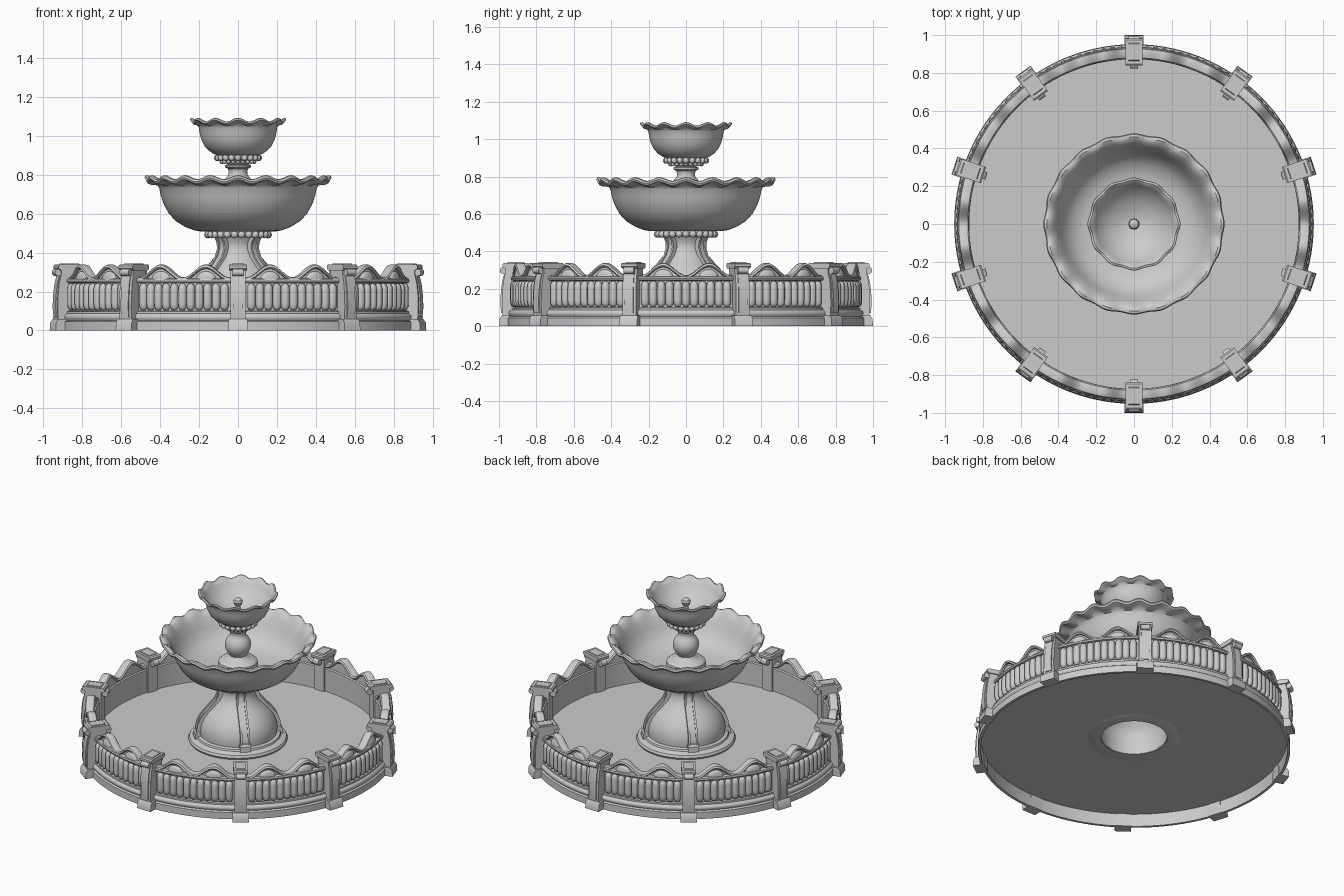
import bpy, bmesh
from math import sin, cos, pi, radians, degrees
from mathutils import Matrix, Vector


def finish(name, bm, angle=35):
    bmesh.ops.recalc_face_normals(bm, faces=bm.faces)
    me = bpy.data.meshes.new(name)
    bm.to_mesh(me)
    bm.free()
    ob = bpy.data.objects.new(name, me)
    bpy.context.collection.objects.link(ob)
    bpy.ops.object.select_all(action='DESELECT')
    ob.select_set(True)
    bpy.context.view_layer.objects.active = ob
    bpy.ops.object.shade_smooth_by_angle(angle=radians(angle))
    return ob


def lathe_into(bm, pts, n, wave=None, loop=False, mat=Matrix()):
    """Revolve (r, z[, weight]) points; wave(theta) gives (dr, dz) scaled by weight."""
    rings = []
    for p in pts:
        w = p[2] if len(p) > 2 else 0
        if p[0] == 0:
            rings.append([bm.verts.new(mat @ Vector((0, 0, p[1])))] * n)
            continue
        ring = []
        for j in range(n):
            t = 2 * pi * j / n
            dr, dz = wave(t) if wave else (0, 0)
            r = p[0] + w * dr
            ring.append(bm.verts.new(mat @ Vector((r * cos(t), r * sin(t), p[1] + w * dz))))
        rings.append(ring)
    pairs = list(zip(rings, rings[1:])) + ([(rings[-1], rings[0])] if loop else [])
    for a, b in pairs:
        for j in range(n):
            k = (j + 1) % n
            vs = list(dict.fromkeys((a[j], a[k], b[k], b[j])))
            if len(vs) > 2:
                bm.faces.new(vs)


def lathe(name, pts, n=96, wave=None, loop=False):
    bm = bmesh.new()
    lathe_into(bm, pts, n, wave, loop)
    return finish(name, bm)


def spin(deg):
    return Matrix.Rotation(radians(deg), 4, 'Z')


def prism(bm, pts, w, deg, off=0):
    """Side outline in (r, z), extruded sideways by +-w, turned to an angle."""
    m = spin(deg)
    a = [bm.verts.new(m @ Vector((r, off - w, z))) for r, z in pts]
    b = [bm.verts.new(m @ Vector((r, off + w, z))) for r, z in pts]
    bm.faces.new(a)
    bm.faces.new(b[::-1])
    for i in range(len(a)):
        k = (i + 1) % len(a)
        bm.faces.new((a[i], b[i], b[k], a[k]))


def beads(name, R, z, size, n):
    bm = bmesh.new()
    for i in range(n):
        bmesh.ops.create_uvsphere(bm, u_segments=12, v_segments=8, radius=size,
                                  matrix=spin(360 * i / n) @ Matrix.Translation((R, 0, z)))
    finish(name, bm, 60)


POSTS = [18 + 36 * k for k in range(10)]


# Basin wall with two humps per panel
def wall_wave(t):
    d = (degrees(t) - 18) % 36
    if d < 2.7 or d > 33.3:
        return 0, -0.033
    u = ((d - 2.7) % 15.3) / 15.3 * 2 - 1
    return 0, 0.033 * cos(pi * u)


lathe("basin_wall", [
    (.935, 0), (.952, 0), (.952, .045), (.942, .052), (.947, .06), (.949, .07), (.945, .08),
    (.935, .087), (.935, .098), (.920, .10), (.920, .243), (.935, .246), (.938, .255), (.935, .264),
    (.913, .267), (.913, .283, 1), (.925, .284, 1), (.932, .292, 1), (.927, .303, 1),
    (.915, .306, 1), (.895, .306, 1), (.880, .303, 1), (.873, .292, 1), (.880, .282, 1),
    (.880, .25), (.872, .245), (.872, .09), (.935, .085)], 360, wall_wave, True)

# Basin floor, open under the pedestal
lathe("basin_floor", [(.2, .085), (.935, .085), (.935, .095), (.2, .095)], 120, None, True)

# Rounded vertical flutes around the wall
bm = bmesh.new()
flute = [(0, .102), (.014, .106), (.021, .12), (.0225, .14), (.0225, .205),
         (.021, .224), (.014, .238), (0, .242)]
for p in POSTS:
    for i in range(11):
        a = p + 2.9 + (i + .5) * 30.2 / 11
        lathe_into(bm, flute, 12, mat=spin(a) @ Matrix.Translation((.922, 0, 0)))
finish("wall_flutes", bm, 50)

# Half-round shell motifs under each hump
bm = bmesh.new()
for p in POSTS:
    for d in (2.7 + 7.65, 33.3 - 7.65):
        bmesh.ops.create_uvsphere(
            bm, u_segments=20, v_segments=12, radius=1,
            matrix=spin(p + d) @ Matrix.Translation((.912, 0, .262)) @ Matrix.Diagonal((.018, .052, .042, 1)))
finish("wall_shells", bm, 50)

# Posts: body, foot, face panel, cap and inner scroll
bm = bmesh.new()
body = [(.93, .0), (.975, 0), (.982, .06), (.985, .12), (.983, .18), (.977, .24), (.965, .29),
        (.965, .318), (.86, .318), (.86, .09), (.93, .09)]
foot = [(.93, 0), (1.0, 0), (.997, .04), (.985, .058), (.93, .058)]
panel = [(.95, .07), (.988, .07), (.993, .12), (.990, .18), (.983, .24), (.971, .285), (.95, .285)]
cap = [(.85, .308), (.968, .308), (.982, .318), (.982, .332), (.974, .338), (.846, .338), (.838, .332), (.838, .318)]
top = [(.862, .337), (.958, .337), (.953, .343), (.867, .343)]
for p in POSTS:
    prism(bm, body, .038, p)
    prism(bm, foot, .05, p)
    prism(bm, panel, .024, p)
    prism(bm, cap, .045, p)
    prism(bm, top, .030, p)
    for r, z, s, h in ((.843, .295, .021, .04), (.978, .298, .018, .056)):
        bmesh.ops.create_cone(bm, cap_ends=True, segments=16, radius1=s, radius2=s, depth=h,
                              matrix=spin(p) @ Matrix.Translation((r, 0, z)) @ Matrix.Rotation(pi / 2, 4, 'X'))
finish("posts", bm)

# Main pedestal: hollow bell on a round plate
bell = [(.238, .15), (.240, .18), (.234, .22), (.218, .26), (.190, .30), (.152, .34),
        (.118, .38), (.102, .42), (.104, .45), (.122, .48)]
lathe("pedestal", [(.08, .48), (.085, .40), (.13, .33), (.19, .27), (.21, .22), (.205, .083),
                   (.275, .083), (.295, .092), (.302, .107), (.295, .122), (.275, .130), (.262, .134),
                   (.258, .145)] + bell + [(.15, .485), (.16, .50), (.16, .51), (0, .51)])
# Four straps running down the bell
bm = bmesh.new()


def strap_outline(d):
    return [(r + d, z) for r, z in bell] + [(r - .012, z) for r, z in bell[::-1]]


for k in range(4):
    a = 45 + 90 * k
    prism(bm, strap_outline(.012), .028, a)
    for s in (-.023, .023):
        prism(bm, strap_outline(.022), .006, a, s)
    prism(bm, [(.22, .13), (.272, .13), (.270, .165), (.258, .178), (.22, .178)], .034, a)
finish("pedestal_straps", bm)
beads("lower_beads", .155, .492, .019, 26)


# Scalloped bowls
def scallop(n, dr, dz):
    return lambda t: (dr * cos(n * t), dz * cos(n * t))


lathe("large_bowl", [
    (0, .508), (.19, .508), (.225, .514), (.27, .531), (.32, .562), (.355, .60), (.380, .645), (.396, .69),
    (.404, .73), (.413, .745, .3), (.435, .755, .8), (.455, .757, 1), (.470, .763, 1), (.476, .774, 1),
    (.471, .784, 1), (.458, .787, 1), (.440, .779, .9), (.425, .762, .6), (.408, .74, .2), (.388, .69),
    (.36, .64), (.32, .60), (.26, .575), (.15, .565), (0, .563)], 240, scallop(20, .004, .010))
lathe("small_bowl", [
    (0, .895), (.10, .897), (.125, .906), (.150, .923), (.173, .948), (.189, .98), (.197, 1.015),
    (.201, 1.04), (.208, 1.053, .3), (.222, 1.06, .8), (.234, 1.064, 1), (.242, 1.072, 1), (.240, 1.080, 1),
    (.230, 1.082, 1), (.218, 1.074, .8), (.203, 1.05, .2), (.175, 1.01), (.12, .97), (.05, .94),
    (0, .935)], 192, scallop(12, .004, .009))

# Upper stem: foot, ball and collar between the bowls
lathe("upper_stem", [
    (0, .56), (.118, .56), (.122, .60), (.118, .625), (.105, .637), (.085, .642), (.062, .652), (.052, .667),
    (.064, .685), (.076, .71), (.080, .735), (.076, .76), (.063, .783), (.050, .797), (.047, .815),
    (.052, .83), (.066, .838), (.067, .848), (.055, .853), (.062, .862), (.086, .868), (.092, .876),
    (.105, .882), (.115, .90), (0, .90)], 64)
beads("upper_beads", .107, .886, .0165, 20)
beads("collar_beads", .084, .866, .011, 20)

# Spout in the top bowl
lathe("spout", [(0, .93), (.03, .93), (.028, .955), (.015, .97), (.014, .995), (.024, 1.005),
                (.029, 1.02), (.024, 1.035), (.012, 1.043), (0, 1.044)], 24)
